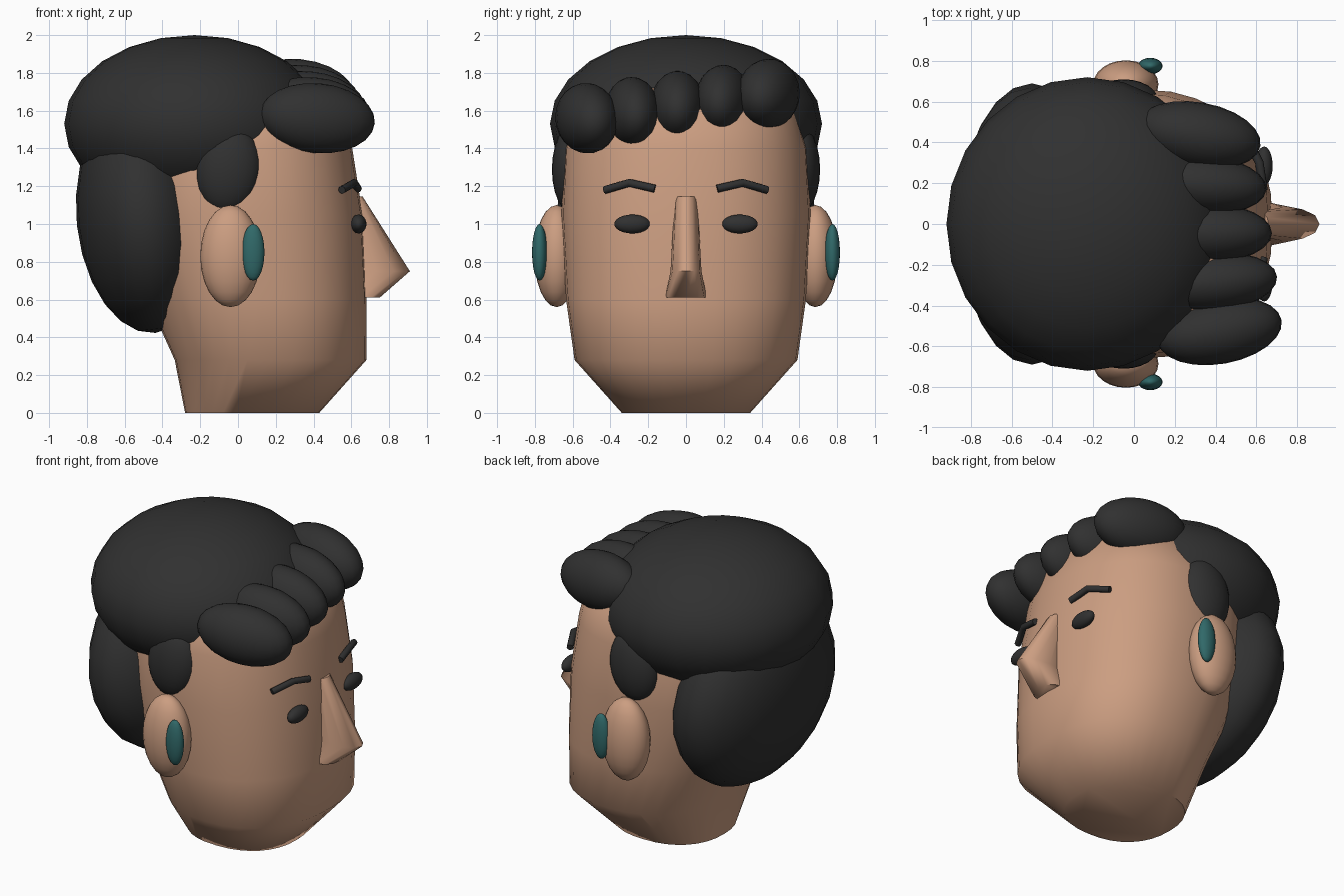
import bpy, bmesh
from math import cos, sin, pi, radians, copysign
from mathutils import Matrix, Vector

if "Cube" in bpy.data.objects:
    bpy.data.objects.remove(bpy.data.objects["Cube"])


def material(name, rgb):
    m = bpy.data.materials.new(name)
    m.use_nodes = True
    m.diffuse_color = (*rgb, 1)
    m.node_tree.nodes["Principled BSDF"].inputs["Base Color"].default_value = (*rgb, 1)
    return m


skin = material("warm skin", (0.60, 0.34, 0.22))
black = material("soft black", (0.03, 0.03, 0.03))
teal = material("dark teal", (0.03, 0.14, 0.14))


def finish(name, bm, mat, angle):
    bmesh.ops.recalc_face_normals(bm, faces=bm.faces)
    mesh = bpy.data.meshes.new(name)
    bm.to_mesh(mesh)
    bm.free()
    mesh.materials.append(mat)
    obj = bpy.data.objects.new(name, mesh)
    bpy.context.collection.objects.link(obj)
    bpy.ops.object.select_all(action='DESELECT')
    obj.select_set(True)
    bpy.context.view_layer.objects.active = obj
    bpy.ops.object.shade_smooth_by_angle(angle=radians(angle))
    return obj


def ellipsoid(name, centre, radii, mat, tilt=0, yaw=0, sides=24):
    """Squashed sphere; tilt leans it about y, yaw turns it about z."""
    bm = bmesh.new()
    bmesh.ops.create_uvsphere(bm, u_segments=sides, v_segments=sides // 2, radius=1)
    m = (Matrix.Translation(centre) @ Matrix.Rotation(radians(yaw), 4, 'Z')
         @ Matrix.Rotation(radians(tilt), 4, 'Y') @ Matrix.Diagonal((*radii, 1)))
    bm.transform(m)
    return finish(name, bm, mat, 60)


def loft(name, sections, mat, sides, power, angle):
    """Skin stacked rounded sections given as (z, back x, front x, half width)."""
    bm = bmesh.new()
    rings = []
    for z, back, front, half in sections:
        ring = []
        for i in range(sides):
            c, s = cos(2 * pi * i / sides), sin(2 * pi * i / sides)
            px = copysign(abs(c) ** (2 / power), c)
            py = copysign(abs(s) ** (2 / power), s)
            ring.append(bm.verts.new(((back + front) / 2 + px * (front - back) / 2, py * half, z)))
        rings.append(ring)
    for a, b in zip(rings, rings[1:]):
        for i in range(sides):
            j = (i + 1) % sides
            bm.faces.new((a[i], a[j], b[j], b[i]))
    bm.faces.new(rings[0])
    bm.faces.new(rings[-1])
    return finish(name, bm, mat, angle)


# Head and nose, facing +x
loft("head", [(0, -0.28, 0.43, 0.34), (0.28, -0.335, 0.68, 0.59), (0.6, -0.48, 0.68, 0.635),
              (1.05, -0.6, 0.66, 0.66), (1.4, -0.6, 0.605, 0.642), (1.6, -0.52, 0.56, 0.58),
              (1.72, -0.4, 0.4, 0.42)], skin, 32, 2.3, 50)
loft("nose", [(0.61, 0.55, 0.75, 0.11), (0.75, 0.55, 0.91, 0.082), (1.145, 0.55, 0.66, 0.06)],
     skin, 12, 2.2, 50)

# Main hair masses
ellipsoid("hair_cap", (-0.23, 0, 1.53), (0.69, 0.72, 0.47), black)
ellipsoid("hair_back", (-0.5, 0, 1.03), (0.355, 0.69, 0.61), black, tilt=-6)

# Row of curls along the hairline, rising toward +y
for i in range(5):
    end = 0.05 if i in (0, 4) else 0
    ellipsoid(f"fringe_curl_{i + 1}", (0.42 - 0.026 * i, -0.525 + 0.24 * i, 1.56 + 0.032 * i),
              (0.31, 0.145 + end / 3, 0.185), black, tilt=5, yaw=10 - 5 * i)

# Paired parts on both sides of the head
for side, tag in ((-1, "near"), (1, "far")):
    ellipsoid(f"sideburn_{tag}", (-0.05, side * 0.6, 1.29), (0.172, 0.11, 0.235), black, tilt=6)
    ellipsoid(f"ear_{tag}", (-0.04, side * 0.685, 0.83), (0.16, 0.118, 0.27), skin)
    ellipsoid(f"ear_piece_{tag}", (0.08, side * 0.775, 0.85), (0.06, 0.04, 0.15), teal)
    ellipsoid(f"eye_{tag}", (0.638, side * 0.285, 1.0), (0.042, 0.095, 0.05), black)

    # Arched eyebrow as a bevelled path
    curve = bpy.data.curves.new(f"eyebrow_{tag}", 'CURVE')
    curve.dimensions = '3D'
    curve.bevel_depth = 0.021
    curve.bevel_resolution = 2
    curve.use_fill_caps = True
    path = curve.splines.new('POLY')
    points = [(0.55, 0.43, 1.18), (0.615, 0.3, 1.218), (0.635, 0.165, 1.187)]
    path.points.add(len(points) - 1)
    for p, (x, y, z) in zip(path.points, points):
        p.co = (x, side * y, z, 1)
    curve.materials.append(black)
    bpy.context.collection.objects.link(bpy.data.objects.new(f"eyebrow_{tag}", curve))
